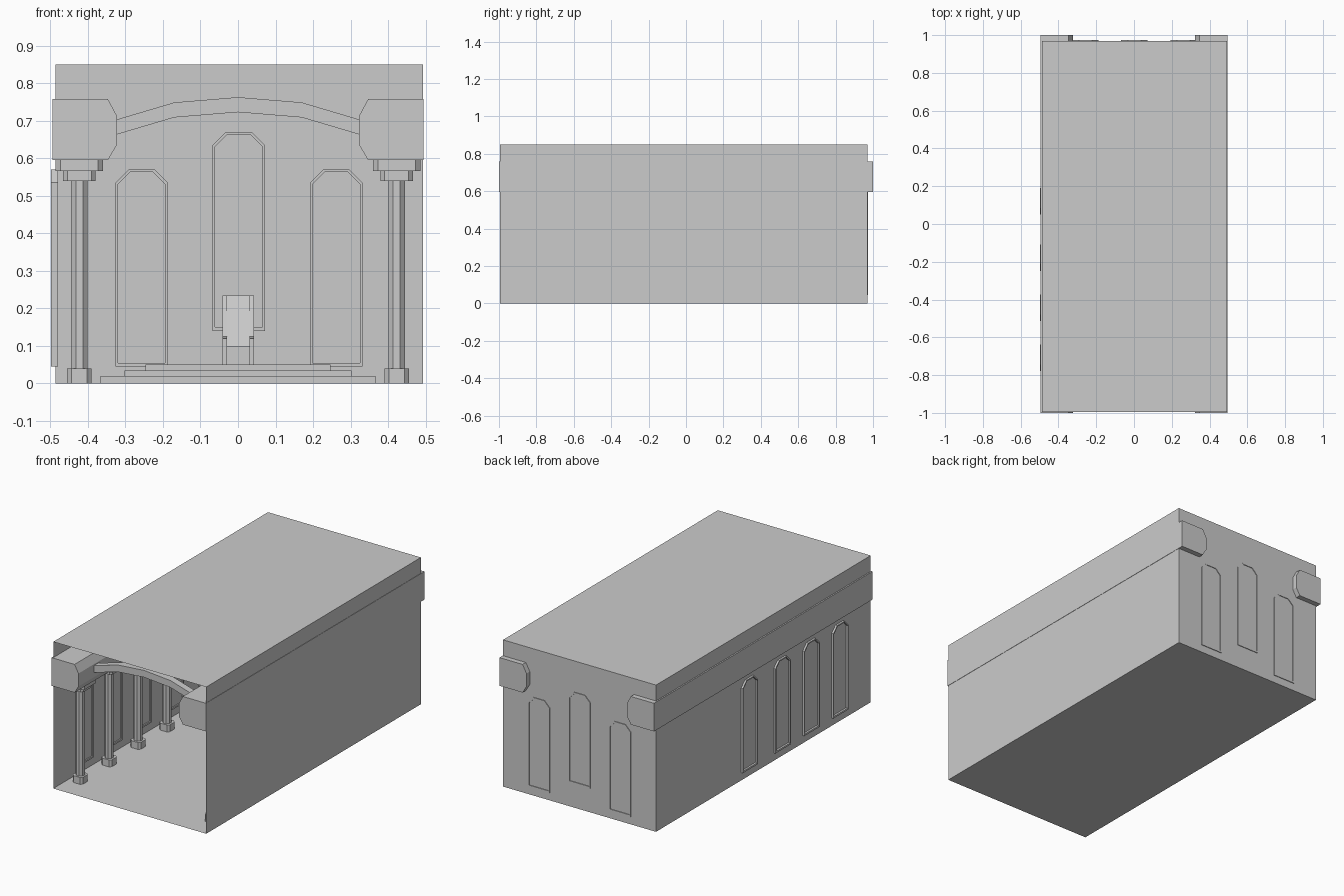
import bpy, bmesh
from mathutils import Matrix, Vector

if "Cube" in bpy.data.objects:
    bpy.data.objects.remove(bpy.data.objects["Cube"])


def finish(bm, name):
    bmesh.ops.recalc_face_normals(bm, faces=bm.faces)
    me = bpy.data.meshes.new(name)
    bm.to_mesh(me)
    bm.free()
    ob = bpy.data.objects.new(name, me)
    bpy.context.collection.objects.link(ob)
    return ob


def prism(name, pts, a, b, axis='Y', bm=None):
    """Extrude a 2D profile: axis Y uses (x, z) points, X uses (y, z), Z uses (x, y)."""
    own = bm is None
    bm = bm or bmesh.new()
    place = {'Y': lambda p, t: (p[0], t, p[1]),
             'X': lambda p, t: (t, p[0], p[1]),
             'Z': lambda p, t: (p[0], p[1], t)}[axis]
    lo = [bm.verts.new(place(p, a)) for p in pts]
    hi = [bm.verts.new(place(p, b)) for p in pts]
    bm.faces.new(lo)
    bm.faces.new(hi)
    n = len(pts)
    for i in range(n):
        j = (i + 1) % n
        bm.faces.new((lo[i], lo[j], hi[j], hi[i]))
    return finish(bm, name) if own else None


def box(name, x0, x1, y0, y1, z0, z1):
    return prism(name, [(x0, y0), (x1, y0), (x1, y1), (x0, y1)], z0, z1, 'Z')


def chamfered(cx, cy, h, c):
    """Square outline with cut corners."""
    k = h - c
    return [(cx + x, cy + y) for x, y in
            [(h, -k), (h, k), (k, h), (-k, h), (-h, k), (-h, -k), (-k, -h), (k, -h)]]


def frame(name, c, z0, z1, a, b, axis):
    """Arched window surround: ring between outer and inset outlines."""
    def outline(w, lo, hi, cut):
        return [(c - w, lo), (c + w, lo), (c + w, hi - cut),
                (c + w - cut, hi), (c - w + cut, hi), (c - w, hi - cut)]
    outer = outline(.07, z0, z1, .035)
    inner = outline(.063, z0 + .01, z1 - .007, .032)
    bm = bmesh.new()
    rings = []
    for pts in (outer, inner):
        for t in (a, b):
            rings.append([bm.verts.new((p[0], t, p[1]) if axis == 'Y' else (t, p[0], p[1]))
                          for p in pts])
    oa, ob, ia, ib = rings
    for i in range(6):
        j = (i + 1) % 6
        for p, q in ((oa, ob), (ob, ib), (ib, ia), (ia, oa)):
            bm.faces.new((p[i], p[j], q[j], q[i]))
    return finish(bm, name)


# Room shell: thin walls, floor and ceiling, open at the front
X0, X1, Y0, Y1, H = -.487, .493, -.995, .97, .85
bm = bmesh.new()
v = [bm.verts.new((x, y, z)) for z in (0, H) for x, y in
     ((X0, Y0), (X1, Y0), (X1, Y1), (X0, Y1))]
for f in ((0, 3, 2, 1), (4, 5, 6, 7), (1, 2, 6, 5), (2, 3, 7, 6), (3, 0, 4, 7)):
    bm.faces.new([v[i] for i in f])
finish(bm, "room_shell")

# Long chamfered beams on both sides
for side, s in (("left", -1), ("right", 1)):
    prof = [(.495, .595), (.347, .595), (.322, .637), (.322, .712), (.347, .758), (.495, .758)]
    prism(side + "_beam", [(s * x, z) for x, z in prof], -1, 1)

# Columns with bases and stepped capitals, and the ceiling ribs above them
half = [(0, .763), (.17, .749), (.335, .7)]
top = [(-x, z) for x, z in half[:0:-1]] + half
rib = top + [(x, z - .04) for x, z in reversed(top)]
for i, y in enumerate((-.84, -.575, -.31, -.045, .285)):
    for side, s in (("left", -1), ("right", 1)):
        bm = bmesh.new()
        x = s * .423
        for h, c, z0, z1 in ((.033, .012, 0, .04), (.0225, .0132, .04, .54),
                             (.043, .011, .54, .566), (.063, .013, .566, .597)):
            prism("", chamfered(x, y, h, c), z0, z1, 'Z', bm)
        finish(bm, f"{side}_column_{i + 1}")
    prism(f"ceiling_rib_{i + 1}", rib, y - .02, y + .02)

# Arched windows on the left and back walls
for i, y in enumerate((-.708, -.443, -.178, .12)):
    frame(f"side_window_{i + 1}", y, .045, .57, -.498, -.48, 'X')
for i, (x, z0, z1) in enumerate(((-.257, .045, .57), (.002, .14, .67), (.262, .045, .57))):
    frame(f"back_window_{i + 1}", x, z0, z1, .957, .974, 'Y')

# Stepped dais
for i, (w, y, z0, z1) in enumerate(((.367, .36, 0, .02), (.303, .43, .02, .035),
                                    (.246, .5, .035, .05))):
    box(f"dais_step_{i + 1}", -w, w, y, Y1 - .002, z0, z1)

# Throne: sides, seat and sloping back
for side, a, b in (("left", -.041, -.029), ("right", .031, .043)):
    prism(f"throne_{side}_side", [(.73, .05), (.83, .05), (.85, .235), (.82, .235),
                                  (.79, .125), (.73, .12)], a, b, 'X')
box("throne_seat", -.029, .031, .735, .82, .05, .1)
prism("throne_back", [(.785, .1), (.83, .1), (.85, .235), (.825, .235)], -.029, .031, 'X')
